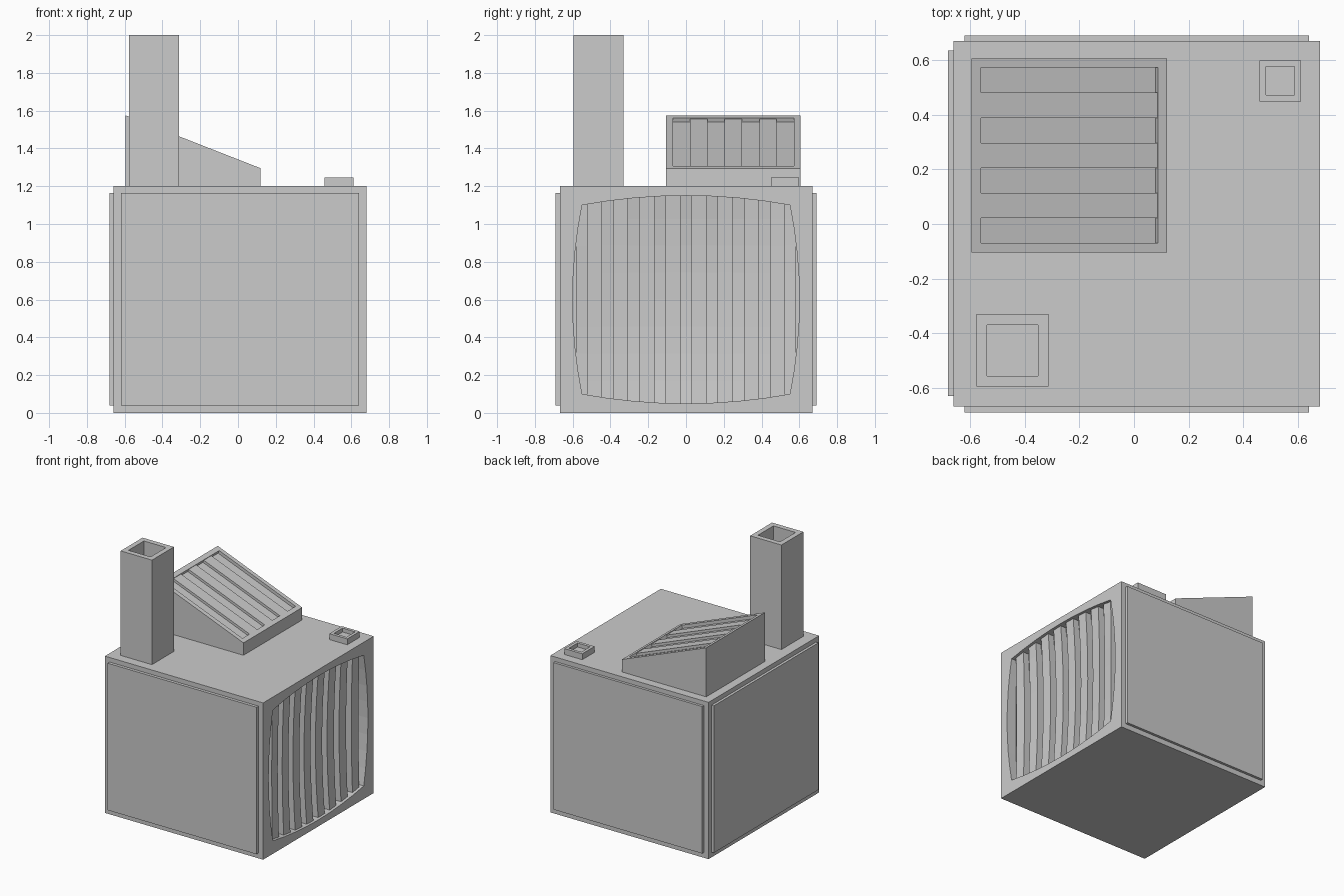
import bpy, bmesh
from mathutils import Vector

if "Cube" in bpy.data.objects:
    bpy.data.objects.remove(bpy.data.objects["Cube"])


def loft(name, rings):
    """Solid skinned through equal-length rings, capped at both ends."""
    bm = bmesh.new()
    loops = [[bm.verts.new(p) for p in r] for r in rings]
    n = len(rings[0])
    for a, b in zip(loops, loops[1:]):
        for i in range(n):
            j = (i + 1) % n
            bm.faces.new((a[i], a[j], b[j], b[i]))
    bm.faces.new(loops[0])
    bm.faces.new(loops[-1])
    bmesh.ops.recalc_face_normals(bm, faces=bm.faces)
    me = bpy.data.meshes.new(name)
    bm.to_mesh(me)
    bm.free()
    ob = bpy.data.objects.new(name, me)
    bpy.context.collection.objects.link(ob)
    return ob


def rect(x0, x1, y0, y1, zf):
    return [Vector((x, y, zf(x))) for x, y in ((x0, y0), (x1, y0), (x1, y1), (x0, y1))]


def box(name, x0, x1, y0, y1, z0, z1):
    return loft(name, [rect(x0, x1, y0, y1, lambda x: z) for z in (z0, z1)])


def tube(name, x0, x1, y0, y1, z0, z1, wall, floor):
    """Box with a square well sunk in its top."""
    w = wall
    return loft(name, [rect(x0, x1, y0, y1, lambda x: z0), rect(x0, x1, y0, y1, lambda x: z1),
                       rect(x0 + w, x1 - w, y0 + w, y1 - w, lambda x: z1),
                       rect(x0 + w, x1 - w, y0 + w, y1 - w, lambda x: floor)])


# Main housing
body = box("housing", -0.66, 0.68, -0.667, 0.67, 0, 1.2)

# Bulged pocket in the right side
N = 8
outline = []
for i in range(N):
    t = -1 + 2 * i / N
    outline.append((0.55 * t, 0.1 - 0.05 * (1 - t * t)))
for i in range(N):
    t = -1 + 2 * i / N
    outline.append((0.55 + 0.05 * (1 - t * t), 0.6 + 0.5 * t))
outline += [(-y, 1.2 - z) for y, z in outline]
cutter = loft("pocket_cutter", [[(x, y, z) for y, z in outline] for x in (0.5, 0.75)])
cutter.hide_render = True
mod = body.modifiers.new("pocket", 'BOOLEAN')
mod.operation = 'DIFFERENCE'
mod.object = cutter
mod.solver = 'EXACT'
bpy.context.view_layer.objects.active = body
bpy.ops.object.modifier_apply(modifier=mod.name)
bpy.data.objects.remove(cutter)


# Dished grille: wide ribs alternating with deeper narrow grooves
def strip(name, y0, y1, edge, bowl):
    def front(y, z):
        u, v = y / 0.62, (z - 0.6) / 0.57
        return 0.68 - edge - bowl * max(0, 1 - u * u) * max(0, 1 - v * v)
    rings = []
    for k in range(9):
        z = 0.03 + 1.14 * k / 8
        rings.append([(0.49, y0, z), (front(y0, z), y0, z), (front(y1, z), y1, z), (0.49, y1, z)])
    loft(name, rings)


pitch, half = 0.1385, 0.04
for i in range(8):
    c = (i - 3.5) * pitch
    strip(f"grille_rib_{i}", c - half, c + half, 0.02, 0.025)
for i in range(9):
    c = (i - 4) * pitch
    strip(f"grille_groove_{i}", max(c - pitch / 2 + half, -0.61),
          min(c + pitch / 2 - half, 0.61), 0.065, 0.045)

# Raised cover panels on front, back and left
box("front_panel", -0.62, 0.64, -0.69, -0.66, 0.04, 1.165)
box("back_panel", -0.62, 0.64, 0.66, 0.69, 0.04, 1.165)
box("left_panel", -0.68, -0.65, -0.63, 0.635, 0.04, 1.165)

# Sloped vent hood with a shallow recess
hx0, hx1, hy0, hy1 = -0.595, 0.12, -0.105, 0.605
k = (1.295 - 1.575) / (hx1 - hx0)
slope = lambda x: 1.575 + k * (x - hx0)
down = Vector((k, 0, -1)).normalized()
inner = rect(-0.56, 0.087, -0.07, 0.572, slope)
loft("vent_hood", [rect(hx0, hx1, hy0, hy1, lambda x: 1.2), rect(hx0, hx1, hy0, hy1, slope),
                   inner, [p + down * 0.024 for p in inner]])

# Raised slats in the hood
step = (0.572 + 0.07) / 7
for i in (1, 3, 5):
    r = rect(-0.56, 0.087, -0.07 + i * step, -0.07 + (i + 1) * step, slope)
    loft(f"vent_slat_{i // 2}", [[p + down * 0.03 for p in r], [p + down * 0.005 for p in r]])

# Chimney and small roof cap
tube("chimney", -0.577, -0.312, -0.595, -0.33, 1.2, 2.0, 0.039, 1.3)
tube("roof_cap", 0.459, 0.611, 0.449, 0.599, 1.2, 1.245, 0.023, 1.215)
